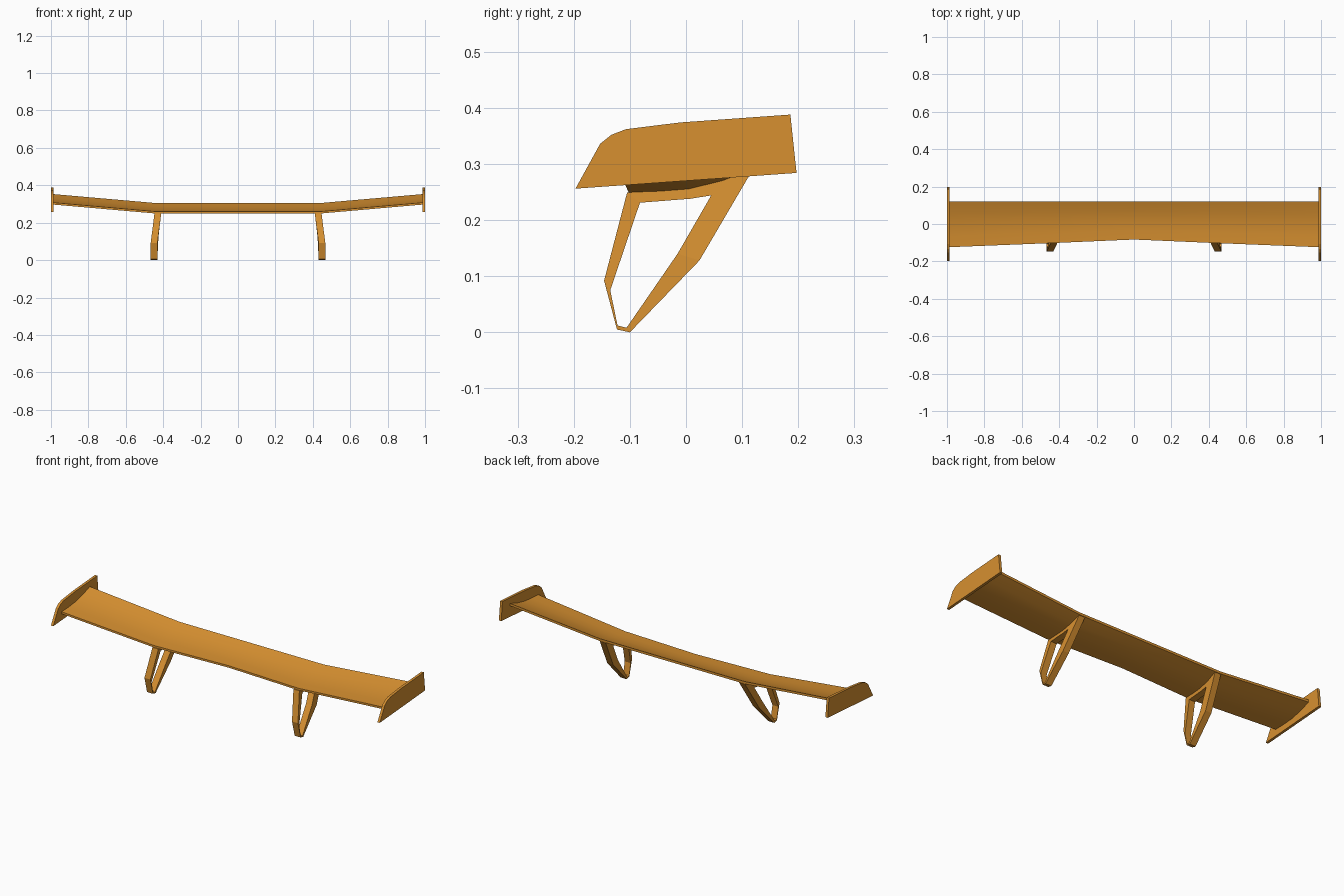
import bpy, bmesh

if "Cube" in bpy.data.objects:
    bpy.data.objects.remove(bpy.data.objects["Cube"])

paint = bpy.data.materials.new("orange_paint")
paint.diffuse_color = (0.68, 0.28, 0.03, 1)
paint.use_nodes = True
paint.node_tree.nodes["Principled BSDF"].inputs["Base Color"].default_value = paint.diffuse_color


def make_object(name, bm, smooth=False):
    bmesh.ops.recalc_face_normals(bm, faces=bm.faces)
    mesh = bpy.data.meshes.new(name)
    bm.to_mesh(mesh)
    bm.free()
    mesh.materials.append(paint)
    ob = bpy.data.objects.new(name, mesh)
    bpy.context.collection.objects.link(ob)
    if smooth:
        bpy.ops.object.select_all(action='DESELECT')
        ob.select_set(True)
        bpy.context.view_layer.objects.active = ob
        bpy.ops.object.shade_smooth_by_angle(angle=0.5)
    return ob


def bridge(bm, rings_a, rings_b):
    """Join two closed loops of vertices with quads."""
    n = len(rings_a)
    for i in range(n):
        j = (i + 1) % n
        bm.faces.new((rings_a[i], rings_a[j], rings_b[j], rings_b[i]))


# Wing: curved section (chord fraction, height) lofted along the span
section = [(0, .249), (.25, .251), (.48, .255), (.75, .270), (1, .292),
           (1, .305), (.75, .284), (.48, .269), (.25, .263), (0, .260)]
# span stations: x, leading edge y, rise
half = [(0, -.083, 0), (.44, -.102, 0), (.99, -.124, .048)]
stations = [(-x, y, r) for x, y, r in reversed(half[1:])] + half
bm = bmesh.new()
rings = [[bm.verts.new((x, lead + t * (.121 - lead), z + rise)) for t, z in section]
         for x, lead, rise in stations]
for a, b in zip(rings, rings[1:]):
    bridge(bm, a, b)
for ring in (rings[0], rings[-1]):
    for i in range(4):
        bm.faces.new((ring[i], ring[i + 1], ring[8 - i], ring[9 - i]))
make_object("wing", bm, smooth=True)

# End plate outline and strut outlines (y, z)
plate = [(-.197, .256), (-.153, .336), (-.133, .352), (-.107, .362),
         (-.01, .374), (.186, .388), (.197, .284)]
outer = [(-.10, 0), (-.123, .005), (-.146, .092), (-.105, .249),
         (.005, .256), (.119, .290), (.024, .128)]
inner = [(-.106, .008), (-.122, .012), (-.135, .075), (-.082, .231),
         (.008, .238), (.045, .244), (-.015, .14)]


def lean(z):
    """Strut centre x: upright foot, then leaning inward."""
    return .449 - .0205 * max(0, z - .09) / .16


for side, label in ((-1, "left"), (1, "right")):
    # End plate
    bm = bmesh.new()
    a, b = [[bm.verts.new((side * x, y, z)) for y, z in plate] for x in (.986, 1)]
    bridge(bm, a, b)
    bm.faces.new(a)
    bm.faces.new(b)
    make_object(label + "_end_plate", bm)

    # Open-frame strut
    bm = bmesh.new()
    loops = [[bm.verts.new((side * (lean(z) + dx), y, z)) for y, z in outline]
             for dx in (-.018, .018) for outline in (outer, inner)]
    bridge(bm, loops[0], loops[1])
    bridge(bm, loops[2], loops[3])
    bridge(bm, loops[0], loops[2])
    bridge(bm, loops[1], loops[3])
    make_object(label + "_strut", bm)
